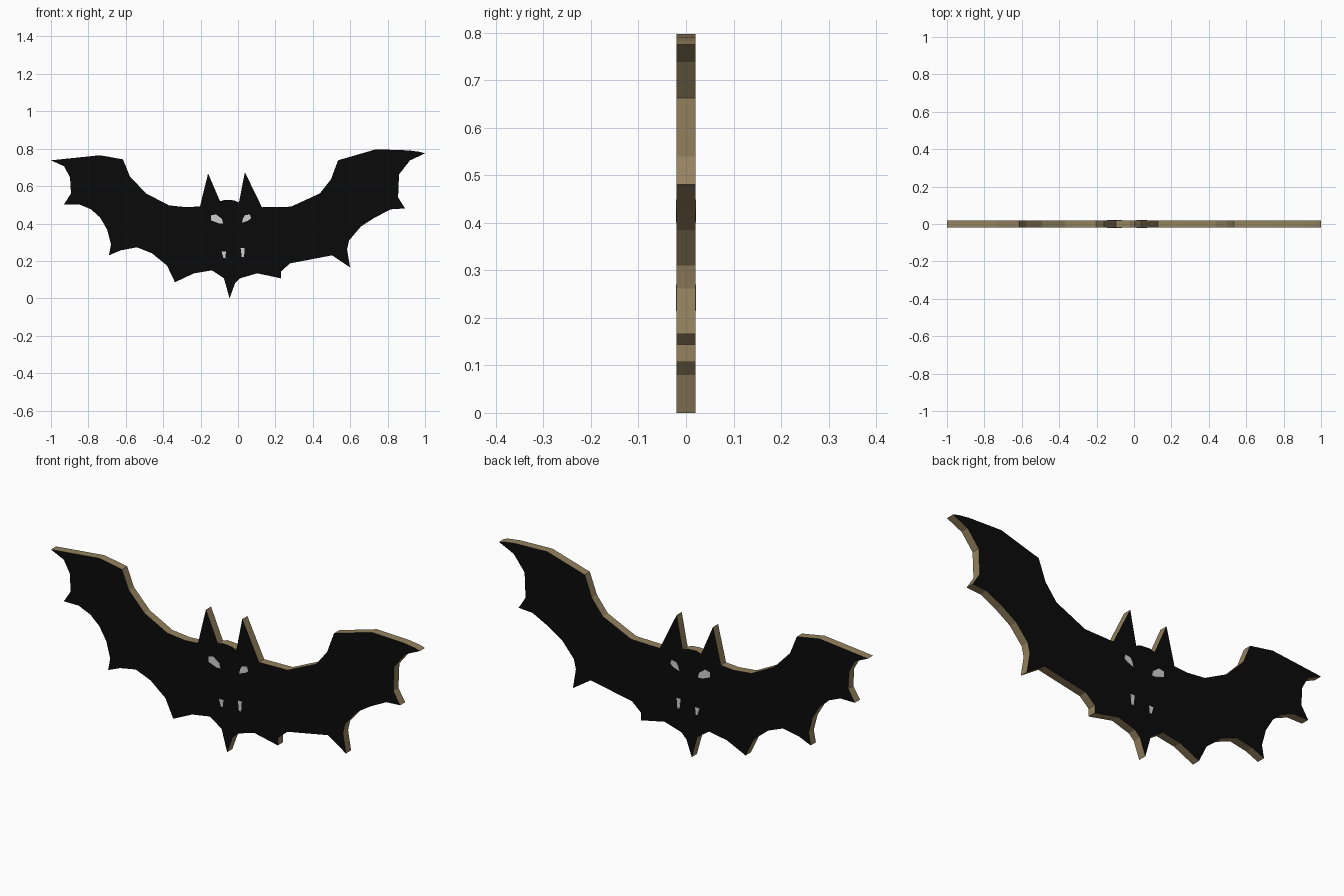
import bpy, bmesh


def material(name, rgb):
    m = bpy.data.materials.new(name)
    m.diffuse_color = (*rgb, 1)
    return m


BLACK = material("black paint", (0.003, 0.003, 0.003))
WOOD = material("bare wood edge", (0.30, 0.225, 0.115))
GREY = material("pale grey paint", (0.62, 0.62, 0.62))


def slab(name, outline, y0, y1, face_mat, edge_mat):
    """Extrude an x-z outline from y0 to y1; flat sides and rim get own colours."""
    bm = bmesh.new()
    base = bm.faces.new([bm.verts.new((x, y0, z)) for x, z in outline])
    ext = bmesh.ops.extrude_face_region(bm, geom=[base], use_keep_orig=True)
    for v in ext["geom"]:
        if isinstance(v, bmesh.types.BMVert):
            v.co.y = y1
    bmesh.ops.recalc_face_normals(bm, faces=bm.faces)
    for f in bm.faces:
        f.material_index = 0 if abs(f.normal.y) > 0.5 else 1
    bmesh.ops.triangulate(bm, faces=[f for f in bm.faces if len(f.verts) > 4])
    me = bpy.data.meshes.new(name)
    bm.to_mesh(me)
    bm.free()
    me.materials.append(face_mat)
    me.materials.append(edge_mat)
    ob = bpy.data.objects.new(name, me)
    bpy.context.collection.objects.link(ob)
    return ob


# Bat silhouette, clockwise from the left wing tip
upper = [(-1, .738), (-.738, .765), (-.615, .743), (-.578, .652), (-.492, .561),
         (-.369, .497), (-.273, .487), (-.203, .492), (-.16, .668), (-.096, .519),
         (-.07, .527), (-.021, .524), (.005, .513), (.037, .674), (.128, .487),
         (.283, .49), (.438, .561), (.497, .636), (.535, .738), (.738, .797),
         (.914, .791), (.973, .783), (1, .775)]
lower = [(.92, .738), (.861, .663), (.856, .54), (.893, .481), (.818, .476),
         (.733, .433), (.658, .385), (.594, .31), (.583, .262), (.599, .166),
         (.503, .23), (.278, .187), (.23, .144), (.23, .107), (.102, .134),
         (.011, .107), (-.016, .08), (-.045, 0), (-.075, .107), (-.139, .15),
         (-.235, .134), (-.337, .086), (-.38, .176), (-.46, .241), (-.54, .273),
         (-.626, .257), (-.69, .23), (-.679, .289), (-.7, .369), (-.738, .433),
         (-.786, .476), (-.85, .503), (-.93, .503), (-.893, .561), (-.898, .647),
         (-.93, .706)]
slab("bat_board", upper + lower, -0.02, 0.02, BLACK, WOOD)

# Painted eyes and fangs, on both sides of the board
marks = {
    "left_eye": [(-.144, .444), (-.118, .449), (-.086, .425), (-.08, .401),
                 (-.102, .401), (-.144, .417)],
    "right_eye": [(.037, .444), (.064, .449), (.07, .428), (.053, .415),
                  (.021, .404), (.027, .428)],
    "left_fang": [(-.088, .251), (-.064, .251), (-.068, .214), (-.078, .216)],
    "right_fang": [(.014, .27), (.036, .27), (.032, .22), (.02, .22)],
}
for name, pts in marks.items():
    slab(name + "_front", pts, -0.0215, -0.02, GREY, GREY)
    slab(name + "_back", pts, 0.02, 0.0215, GREY, GREY)
